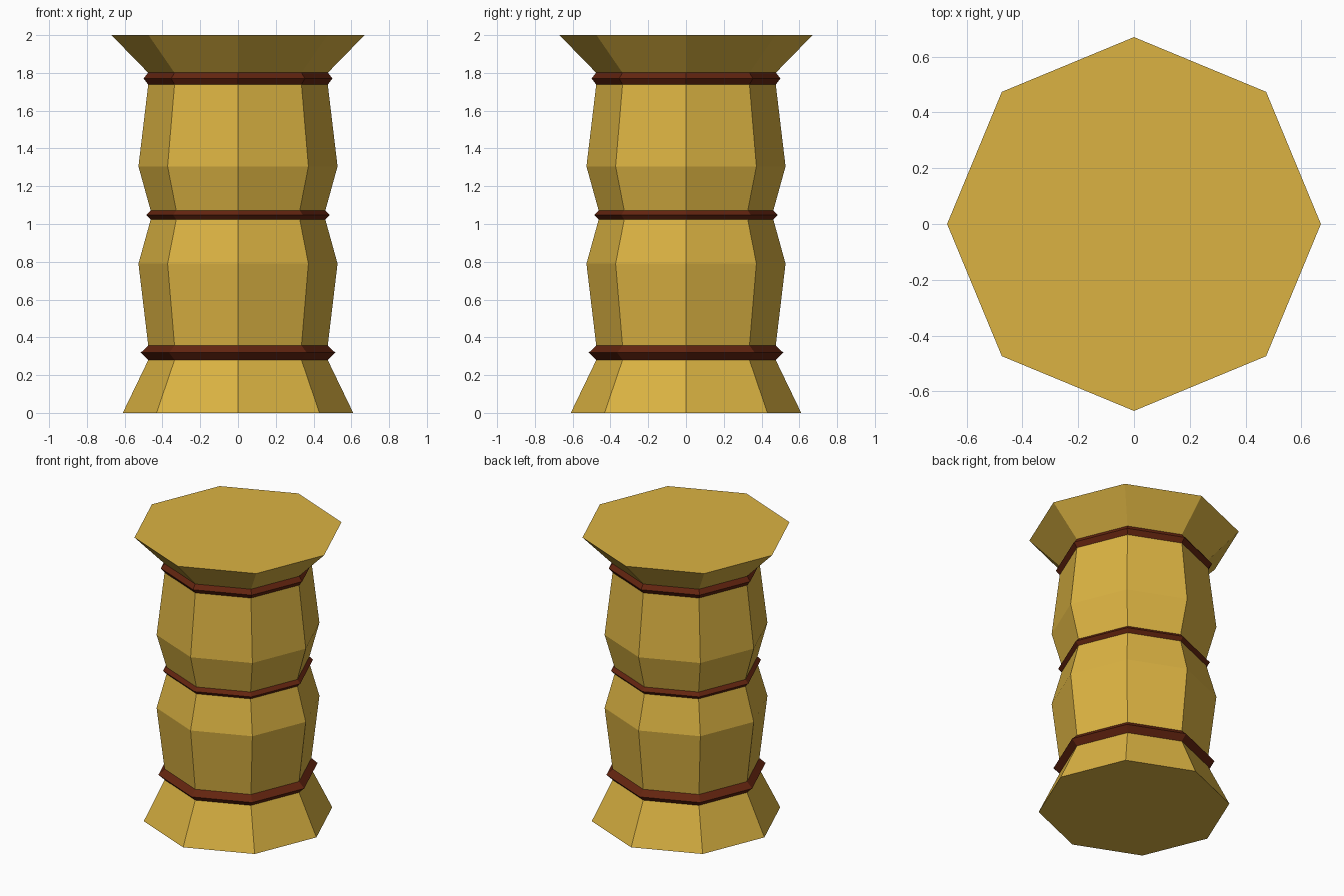
import bpy, bmesh
from math import cos, sin, tau

SIDES = 8

cube = bpy.data.objects.get("Cube")
if cube:
    bpy.data.objects.remove(cube, do_unlink=True)


def make_material(name, color):
    mat = bpy.data.materials.new(name)
    mat.use_nodes = True
    mat.diffuse_color = color
    mat.node_tree.nodes["Principled BSDF"].inputs["Base Color"].default_value = color
    return mat


def lathe(name, profile, mat, closed=False):
    """Turn a (radius, height) profile into a flat-sided octagonal solid."""
    bm = bmesh.new()
    rings = [[bm.verts.new((r * cos(tau * i / SIDES), r * sin(tau * i / SIDES), z))
              for i in range(SIDES)] for r, z in profile]
    pairs = list(zip(rings, rings[1:]))
    if closed:
        pairs.append((rings[-1], rings[0]))
    else:
        bm.faces.new(rings[0])
        bm.faces.new(rings[-1])
    for low, high in pairs:
        for i in range(SIDES):
            j = (i + 1) % SIDES
            bm.faces.new((low[i], low[j], high[j], high[i]))
    bmesh.ops.recalc_face_normals(bm, faces=bm.faces)
    mesh = bpy.data.meshes.new(name)
    bm.to_mesh(mesh)
    bm.free()
    mesh.materials.append(mat)
    obj = bpy.data.objects.new(name, mesh)
    bpy.context.collection.objects.link(obj)
    return obj


gold = make_material("golden straw", (0.71, 0.45, 0.055, 1))
brown = make_material("dark red brown", (0.127, 0.018, 0.005, 1))

# Column: flared foot, two bulges and a flared flat top
lathe("column", [(0.61, 0), (0.475, 0.28), (0.475, 0.355), (0.527, 0.79),
                 (0.462, 1.025), (0.462, 1.07), (0.527, 1.305),
                 (0.475, 1.74), (0.475, 1.80), (0.67, 2.0)], gold)

# Binding bands: ridged rings around each waist
for name, waist, ridge, bottom, top in (
        ("lower_band", 0.475, 0.515, 0.28, 0.357),
        ("middle_band", 0.462, 0.485, 1.023, 1.072),
        ("upper_band", 0.475, 0.50, 1.738, 1.802)):
    lathe(name, [(waist - 0.03, bottom), (waist, bottom), (ridge, (bottom + top) / 2),
                 (waist, top), (waist - 0.03, top)], brown, closed=True)
